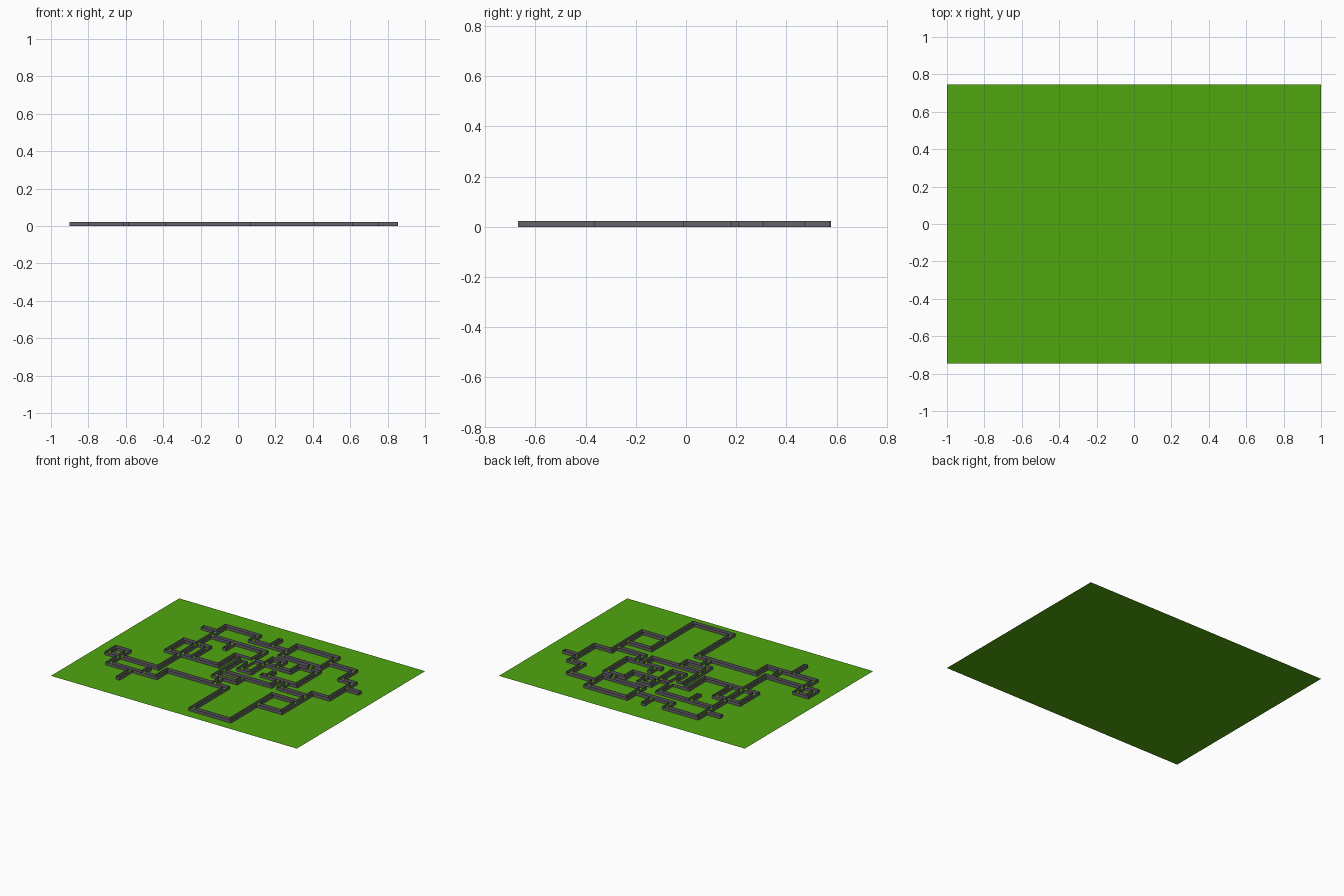
import bpy, bmesh

if "Cube" in bpy.data.objects:
    bpy.data.objects.remove(bpy.data.objects["Cube"])

H = 0.016          # half width of a corridor
WALL_Z = 0.022     # wall height
rects = []


def path(x, y, *moves):
    """Centreline of a corridor: moves are alternating new x, new y."""
    for i, v in enumerate(moves):
        nx, ny = (v, y) if i % 2 == 0 else (x, v)
        rects.append((min(x, nx) - H, max(x, nx) + H, min(y, ny) - H, max(y, ny) + H))
        x, y = nx, ny


def ring(x0, x1, y0, y1):
    path(x0, y0, x1, y1, x0, y0)


def material(name, col):
    m = bpy.data.materials.new(name)
    m.diffuse_color = (*col, 1)
    m.use_nodes = True
    m.node_tree.nodes["Principled BSDF"].inputs["Base Color"].default_value = m.diffuse_color
    return m


def finish(bm, name, mat):
    me = bpy.data.meshes.new(name)
    bm.to_mesh(me)
    bm.free()
    me.materials.append(mat)
    ob = bpy.data.objects.new(name, me)
    bpy.context.collection.objects.link(ob)


# upper left loop and its stubs
path(-0.475, -0.25, -0.475, 0.54, -0.21, 0.457, 0.09)
path(-0.475, 0.44, -0.58)
path(-0.055, 0.457, -0.055, 0.562)
path(-0.475, 0.36, -0.03, 0.204, -0.165, 0.01, -0.58, 0.204, -0.382, 0.01)
path(-0.28, 0.36, -0.28, 0.26)

# upper room and right side
ring(0.09, 0.417, 0.37, 0.558)
path(0.417, 0.457, 0.63, 0.295, 0.737, 0.007, 0.6, -0.35, 0.395)
path(0.737, 0.195, 0.84)
path(0.6, -0.163, 0.395, -0.652, 0.08, -0.248, -0.4, -0.377, -0.785, -0.25)

# lower left room and stubs
ring(-0.885, -0.785, -0.25, -0.152)
path(-0.785, -0.25, -0.475)
path(-0.515, -0.377, -0.515, -0.306)
path(-0.6, -0.377, -0.6, -0.524)

# central winding corridors
path(-0.03, 0.204, 0.075)
path(-0.095, -0.135, -0.095, 0.173, -0.016, 0.045, 0.075, 0.3, 0.165, 0.204)
path(0.075, 0.204, 0.285, 0.3, 0.44, 0.052, 0.17)
path(0.355, 0.37, 0.355, 0.3)
path(0.2, 0.052, 0.2, 0.12)
path(0.305, 0.052, 0.305, -0.05, -0.095)
path(0.375, 0.052, 0.375, -0.05, 0.6)
path(-0.095, -0.137, 0.085, -0.05)
path(-0.03, -0.137, -0.03, -0.25)

# corridor walls: raise a sheet along every inside/outside border
xs = sorted({v for r in rects for v in r[:2]})
ys = sorted({v for r in rects for v in r[2:]})


def inside(i, j):
    if not (0 <= i < len(xs) - 1 and 0 <= j < len(ys) - 1):
        return False
    cx, cy = (xs[i] + xs[i + 1]) / 2, (ys[j] + ys[j + 1]) / 2
    return any(a < cx < b and c < cy < d for a, b, c, d in rects)


nx, ny = len(xs), len(ys)
grid = {(i, j): inside(i, j) for i in range(-1, nx) for j in range(-1, ny)}
bm = bmesh.new()


def wall(p, q):
    bm.faces.new([bm.verts.new((*p, 0)), bm.verts.new((*q, 0)),
                  bm.verts.new((*q, WALL_Z)), bm.verts.new((*p, WALL_Z))])


for i in range(nx):
    for j in range(ny):
        a = grid[i, j]
        if j < ny - 1 and a != grid[i - 1, j]:
            p, q = (xs[i], ys[j]), (xs[i], ys[j + 1])
            wall(q, p) if a else wall(p, q)
        if i < nx - 1 and a != grid[i, j - 1]:
            p, q = (xs[i], ys[j]), (xs[i + 1], ys[j])
            wall(p, q) if a else wall(q, p)
bmesh.ops.remove_doubles(bm, verts=bm.verts, dist=1e-6)
bmesh.ops.dissolve_limit(bm, angle_limit=0.01, verts=bm.verts, edges=bm.edges)
finish(bm, "corridor_walls", material("wall_grey", (0.13, 0.12, 0.14)))

# grass field
bm = bmesh.new()
bm.faces.new([bm.verts.new((x, y, 0)) for x, y in
              ((-1, -0.745), (1, -0.745), (1, 0.745), (-1, 0.745))])
finish(bm, "grass_field", material("grass_green", (0.08, 0.38, 0.005)))
